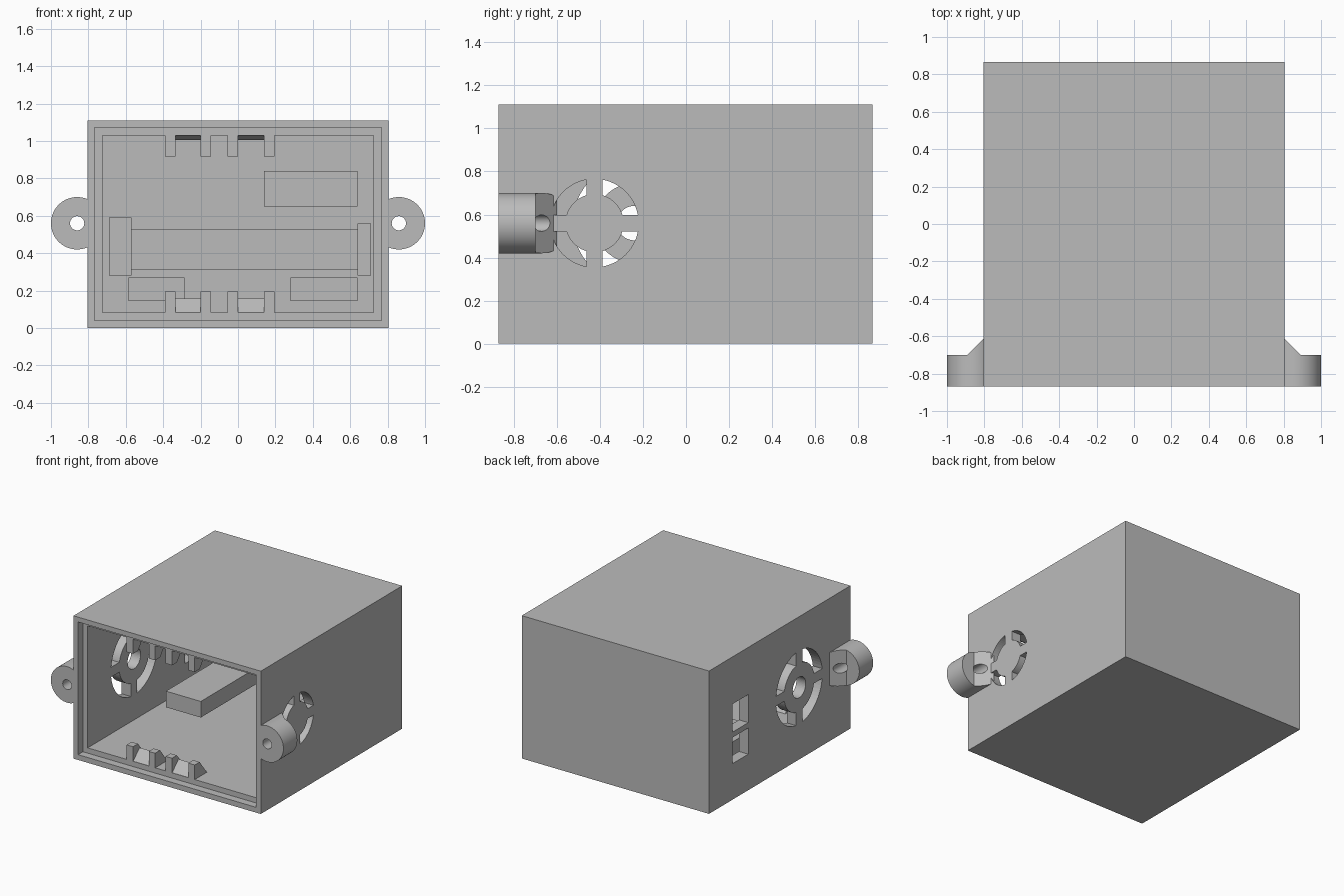
import bpy, bmesh, math
from mathutils import Vector

cube = bpy.data.objects.get("Cube")
if cube:
    bpy.data.objects.remove(cube, do_unlink=True)

grey = bpy.data.materials.new("light_grey_plastic")
grey.use_nodes = True
colour = (0.5, 0.5, 0.5, 1)
grey.diffuse_color = colour
grey.node_tree.nodes["Principled BSDF"].inputs["Base Color"].default_value = colour


def prisms(name, outlines, axis, lo, hi):
    """Extrude 2D outlines along an axis; outlines use the other two axes in order."""
    bm = bmesh.new()
    for outline in outlines:
        verts = []
        for a, b in outline:
            co = [a, b]
            co.insert(axis, lo)
            verts.append(bm.verts.new(co))
        face = bm.faces.new(verts)
        ext = bmesh.ops.extrude_face_region(bm, geom=[face])
        shift = Vector((0, 0, 0))
        shift[axis] = hi - lo
        moved = [v for v in ext["geom"] if isinstance(v, bmesh.types.BMVert)]
        bmesh.ops.translate(bm, verts=moved, vec=shift)
    bmesh.ops.recalc_face_normals(bm, faces=bm.faces)
    mesh = bpy.data.meshes.new(name)
    bm.to_mesh(mesh)
    bm.free()
    mesh.materials.append(grey)
    obj = bpy.data.objects.new(name, mesh)
    bpy.context.collection.objects.link(obj)
    return obj


def rect(a0, a1, b0, b1):
    return [(a0, b0), (a1, b0), (a1, b1), (a0, b1)]


def circle(a, b, r, n=48):
    return [(a + r * math.cos(2 * math.pi * i / n), b + r * math.sin(2 * math.pi * i / n))
            for i in range(n)]


def combine(obj, tool, operation="DIFFERENCE"):
    """Apply a boolean and discard its tool."""
    tool.hide_render = True
    mod = obj.modifiers.new("cut", "BOOLEAN")
    mod.operation, mod.solver, mod.object = operation, "EXACT", tool
    bpy.context.view_layer.objects.active = obj
    bpy.ops.object.modifier_apply(modifier=mod.name)
    bpy.data.objects.remove(tool, do_unlink=True)


def vent_slots(cy, cz, outer, inner, bar=0.038, steps=14):
    """Four arc slots separated by a cross of straight bars."""
    def arc(r):
        a = math.asin(bar / r)
        return [a + (math.pi / 2 - 2 * a) * i / steps for i in range(steps + 1)]
    slots = []
    for q in range(4):
        turn = q * math.pi / 2
        points = [(outer, t) for t in arc(outer)] + [(inner, t) for t in reversed(arc(inner))]
        slots.append([(cy + r * math.cos(t + turn), cz + r * math.sin(t + turn))
                      for r, t in points])
    return slots


FRONT, BACK, W, H, MID = -0.87, 0.867, 0.805, 1.11, 0.56

# Open-fronted housing with a stepped rim
housing = prisms("housing", [rect(-W, W, 0, H)], 1, FRONT, BACK)
combine(housing, prisms("cavity", [rect(-0.725, 0.725, 0.082, 1.03)], 1, -0.95, BACK - 0.08))
combine(housing, prisms("rim_step", [rect(-0.766, 0.766, 0.041, 1.072)], 1, -0.95, FRONT + 0.06))

# Small vent on the left wall, larger vent with centre hole and two ports on the right wall
combine(housing, prisms("left_vent", vent_slots(-0.425, MID, 0.205, 0.135), 0, 0.69, 0.9))
right_holes = vent_slots(-0.24, MID, 0.285, 0.185) + [
    circle(-0.24, MID, 0.08), rect(0.385, 0.58, 0.525, 0.743), rect(0.385, 0.58, 0.28, 0.483)]
combine(housing, prisms("right_openings", right_holes, 0, -0.9, -0.69))

# Screw lugs, chamfered into the side walls
for side, label in ((1, "left"), (-1, "right")):
    lug = prisms(label + "_lug", [circle(side * 0.86, MID, 0.14, 64)], 1, FRONT, -0.55)
    plan = [(0.79, -0.95), (1.05, -0.95), (1.05, -0.7), (0.89, -0.7), (0.79, -0.6)]
    combine(lug, prisms("lug_plan", [[(side * x, y) for x, y in plan]], 2, 0.3, 0.8), "INTERSECT")
    combine(lug, prisms("screw_hole", [circle(side * 0.86, MID, 0.038, 32)], 1, -1, -0.5))
    bpy.ops.object.select_all(action="DESELECT")
    lug.select_set(True)
    bpy.context.view_layer.objects.active = lug
    bpy.ops.object.shade_smooth_by_angle(angle=math.radians(30))

# Locating fins and snap wedges along the floor and ceiling of the mouth
for label, base, up, wedge in (("lower", 0.08, 1, 0.078), ("upper", 1.032, -1, 0.027)):
    fin = [(-0.81, base), (-0.81, base + up * 0.115), (-0.75, base + up * 0.115), (-0.66, base)]
    ramp = [(-0.81, base), (-0.73, base + up * wedge), (-0.66, base)]
    for i, x in enumerate((-0.39, -0.2, -0.055, 0.14)):
        prisms(f"{label}_fin_{i + 1}", [fin], 0, x, x + 0.055)
    for i, x in enumerate((-0.335, 0)):
        prisms(f"{label}_wedge_{i + 1}", [ramp], 0, x, x + 0.138)

# Blocks standing out from the inside of the back wall
blocks = {
    "lower_right_block": (-0.585, -0.285, 0.145, 0.27, -0.05),
    "lower_left_block": (0.28, 0.64, 0.145, 0.27, 0.2),
    "upper_left_block": (0.14, 0.64, 0.65, 0.84, 0.4),
    "cross_bar": (-0.57, 0.64, 0.31, 0.53, 0.66),
    "right_bar_end": (-0.69, -0.57, 0.28, 0.59, 0.64),
    "left_bar_end": (0.64, 0.71, 0.28, 0.56, 0.64),
}
for name, (x0, x1, z0, z1, y) in blocks.items():
    prisms(name, [rect(x0, x1, z0, z1)], 1, y, BACK - 0.075)
